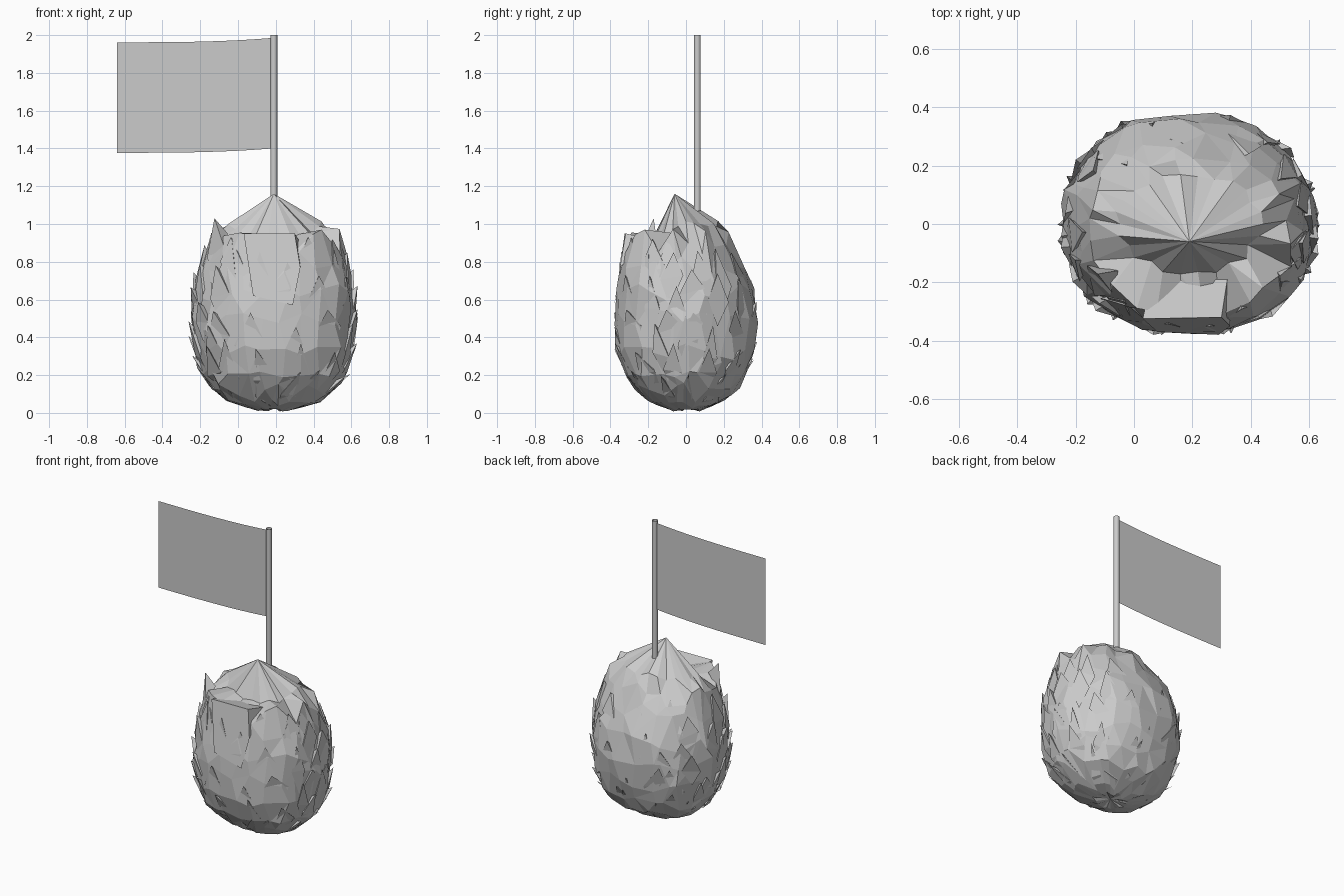
import bpy, bmesh, math, random
from mathutils import Vector

random.seed(5)
if "Cube" in bpy.data.objects:
    bpy.data.objects.remove(bpy.data.objects["Cube"])

grey = bpy.data.materials.new("plain grey")
grey.use_nodes = True
colour = (0.6, 0.6, 0.6, 1)
grey.diffuse_color = colour
grey.node_tree.nodes["Principled BSDF"].inputs["Base Color"].default_value = colour


def finish(bm, name, recalc=True):
    if recalc:
        bmesh.ops.recalc_face_normals(bm, faces=bm.faces)
    mesh = bpy.data.meshes.new(name)
    bm.to_mesh(mesh)
    bm.free()
    mesh.materials.append(grey)
    obj = bpy.data.objects.new(name, mesh)
    bpy.context.collection.objects.link(obj)
    return obj


CX, SEGS = 0.19, 26
# husk profile: half width, front depth, back depth, height
PROFILE = [(0.09, 0.08, 0.08, 0.015), (0.23, 0.18, 0.18, 0.045), (0.33, 0.27, 0.27, 0.11),
           (0.395, 0.33, 0.325, 0.2), (0.438, 0.375, 0.37, 0.34), (0.446, 0.387, 0.387, 0.5),
           (0.438, 0.373, 0.365, 0.65), (0.41, 0.352, 0.305, 0.79), (0.35, 0.32, 0.225, 0.91)]


def surface(angle, z):
    """Point on the slightly boxy husk at a given angle and height."""
    for low, high in zip(PROFILE, PROFILE[1:]):
        if z <= high[3]:
            break
    t = min(max((z - low[3]) / (high[3] - low[3]), 0), 1)
    a, front, back = [p + (q - p) * t for p, q in zip(low[:3], high[:3])]
    c, s = math.cos(angle), math.sin(angle)
    k = (abs(c) ** 2.25 + abs(s) ** 2.25) ** (-1 / 2.25)
    return Vector((CX + a * c * k, (back if s > 0 else front) * s * k, z))


# husk body: unevenly shifted rings closed by a pointed cap and a small base
bm = bmesh.new()
rings = []
for i, row in enumerate(PROFILE):
    ring = []
    for s in range(SEGS):
        ang = math.tau * s / SEGS
        calm = 0.5 if abs(math.sin(ang)) > 0.75 and 2 < i < 7 else 1
        jitter = min(0.07, row[3] * 0.5) * calm
        p = surface(ang + random.uniform(-0.09, 0.09), row[3] + random.uniform(-jitter, jitter))
        swell = 1 + random.uniform(-0.07, 0.015) * calm
        ring.append(bm.verts.new((CX + (p.x - CX) * swell, p.y * swell, max(p.z, 0))))
    rings.append(ring)

# shoulder ring, lower towards the front
shoulder = []
for s in range(SEGS):
    ang = math.tau * s / SEGS
    front = max(0, -math.sin(ang))
    r = random.uniform(0.9, 1.06)
    shoulder.append(bm.verts.new((CX + 0.25 * r * math.cos(ang), 0.17 * r * math.sin(ang),
                                  1.0 - 0.07 * front + random.uniform(-0.02, 0.02))))
rings.append(shoulder)
for low, high in zip(rings, rings[1:]):
    for s in range(SEGS):
        n = (s + 1) % SEGS
        bm.faces.new((low[s], low[n], high[n], high[s]))
apex = bm.verts.new((CX, -0.06, 1.16))
base = bm.verts.new((CX, 0, 0.03))
for s in range(SEGS):
    n = (s + 1) % SEGS
    bm.faces.new((shoulder[s], shoulder[n], apex))
    bm.faces.new((rings[0][n], rings[0][s], base))
bmesh.ops.triangulate(bm, faces=[f for f in bm.faces if random.random() < 0.4])
finish(bm, "husk_body")

# husk shards: long flakes that rise from the body to a blunt, raised edge
bm = bmesh.new()


def shard(ang, z, width, height, lift):
    out = Vector((math.cos(ang), math.sin(ang), 0))
    lean = random.uniform(-0.6, 0.6) * width
    foot = surface(ang - lean, max(z - height, 0.02)) - out * 0.02
    left = surface(ang - width, z) - out * 0.012
    right = surface(ang + width, z + random.uniform(-0.06, 0.06)) - out * 0.012
    tip = surface(ang + lean, z + height) + out * lift
    root = surface(ang, z + height * 0.6) - out * 0.06
    l, r, t, f, i = [bm.verts.new(p) for p in (left, right, tip, foot, root)]
    for face in ((l, r, t), (l, f, r), (l, t, i), (t, r, i)):
        bm.faces.new(face)


for row in range(6):
    z = 0.09 + 0.12 * row
    for k in range(13):
        ang = math.tau * (k + 0.5 * (row % 2)) / 13 + random.uniform(-0.15, 0.15)
        if abs(math.sin(ang)) > 0.85 and 1 < row < 5 and random.random() < 0.6:
            continue
        shard(ang, z + random.uniform(-0.04, 0.04), random.uniform(0.11, 0.19),
              random.uniform(0.1, 0.19), random.uniform(0, 0.014))
# tall tips around the shoulder
for deg, z, height in ((237, 0.8, 0.13), (300, 0.8, 0.13), (216, 0.83, 0.2),
                       (330, 0.78, 0.14), (5, 0.62, 0.14), (345, 0.76, 0.16)):
    shard(math.radians(deg), z, 0.19, height, 0.005)
finish(bm, "husk_shards")

# front plate: broad flat flake with a ledge running back to the cap
bm = bmesh.new()
outline = [(0.03, -0.325, 0.95), (0.3, -0.32, 0.95), (0.33, -0.35, 0.77),
           (0.29, -0.38, 0.57), (0.08, -0.37, 0.62)]
rim = [bm.verts.new(p) for p in outline]
back = [bm.verts.new(p) for p in ((0.06, -0.19, 0.92), (0.32, -0.19, 0.92))]
bm.faces.new(rim)
bm.faces.new((rim[0], rim[1], back[1], back[0]))
bm.faces.new((rim[1], rim[2], back[1]))
bm.faces.new((rim[0], back[0], rim[4]))
finish(bm, "front_plate")

# flag pole: slim open tube standing behind the tip
bm = bmesh.new()
bmesh.ops.create_cone(bm, segments=16, radius1=0.018, radius2=0.018, depth=0.93, cap_ends=False)
bmesh.ops.translate(bm, verts=bm.verts, vec=(CX, 0.06, 1.535))
for f in bm.faces:
    f.smooth = True
finish(bm, "flag_pole")

# flag: flat cloth that sags away from the pole
bm = bmesh.new()
COLS = 16
columns = []
for c in range(COLS + 1):
    t = c / COLS
    x = 0.18 - 0.82 * t
    sag = 0.023 * (1 - (1 - t) ** 3)
    columns.append([bm.verts.new((x, 0.062, z - sag)) for z in (1.4, 1.985)])
for p, q in zip(columns, columns[1:]):
    f = bm.faces.new((q[0], p[0], p[1], q[1]))
    f.smooth = True
finish(bm, "flag_cloth", recalc=False)
